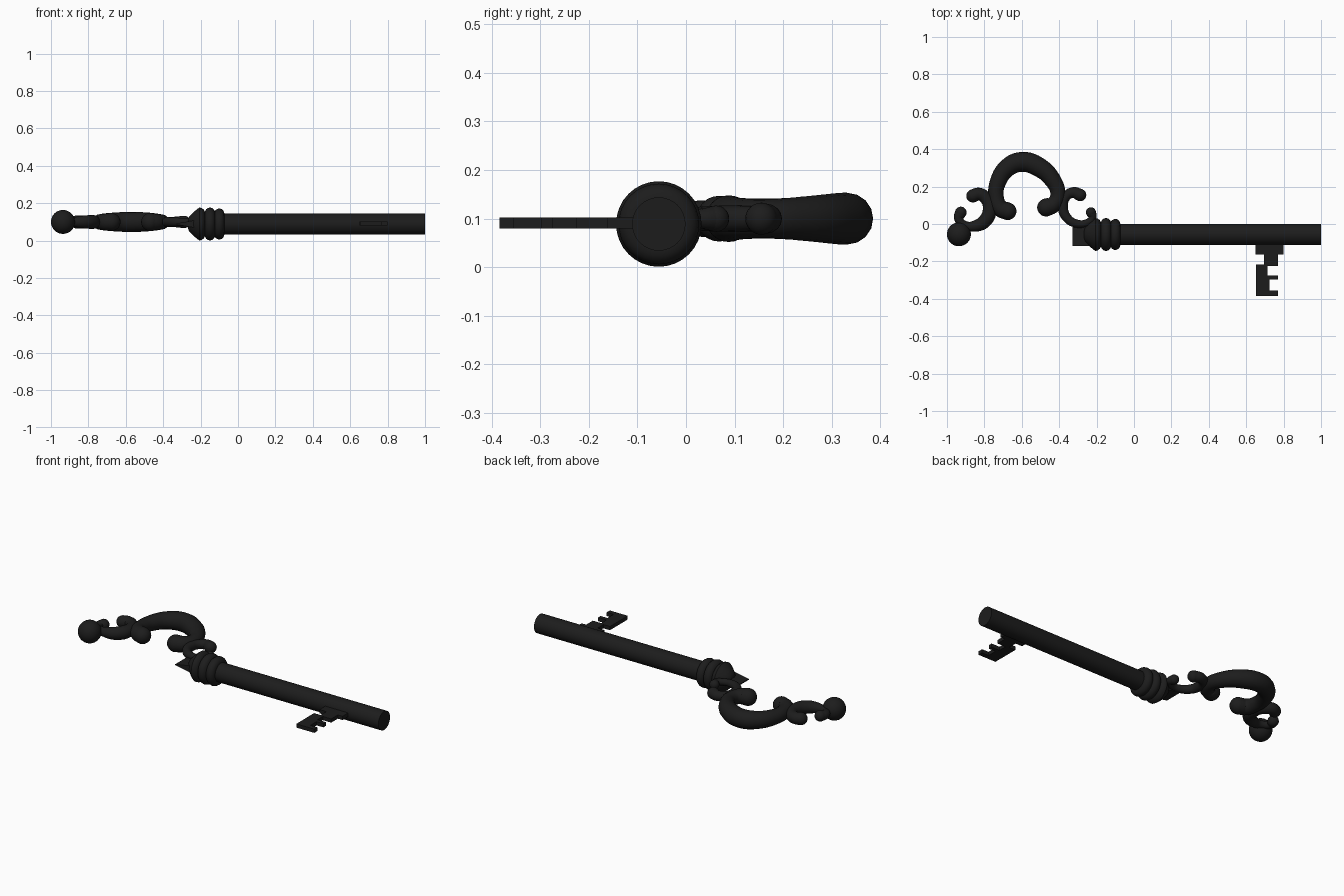
import bpy, bmesh, math
from mathutils import Matrix, Vector

if "Cube" in bpy.data.objects:
    bpy.data.objects.remove(bpy.data.objects["Cube"])

iron = bpy.data.materials.new("black_iron")
iron.diffuse_color = (0.012, 0.012, 0.012, 1)
iron.use_nodes = True
iron.node_tree.nodes["Principled BSDF"].inputs["Base Color"].default_value = iron.diffuse_color
AXIS_Y, AXIS_Z, SWIRL_Z = -0.056, 0.089, 0.1


def finish(obj, angle=35):
    obj.data.materials.clear()
    obj.data.materials.append(iron)
    bpy.ops.object.select_all(action='DESELECT')
    obj.select_set(True)
    bpy.context.view_layer.objects.active = obj
    bpy.ops.object.shade_smooth_by_angle(angle=math.radians(angle))


def from_bmesh(name, bm):
    bmesh.ops.recalc_face_normals(bm, faces=bm.faces[:])
    me = bpy.data.meshes.new(name)
    bm.to_mesh(me)
    bm.free()
    obj = bpy.data.objects.new(name, me)
    bpy.context.collection.objects.link(obj)
    finish(obj)
    return obj


def lathe(name, profile, n=32):
    """Turn (x, radius) pairs around the key's long axis."""
    bm = bmesh.new()
    rings = []
    for x, r in profile:
        rings.append([bm.verts.new((x, AXIS_Y + r * math.cos(2 * math.pi * i / n),
                                    AXIS_Z + r * math.sin(2 * math.pi * i / n))) for i in range(n)])
    for a, b in zip(rings, rings[1:]):
        for i in range(n):
            bm.faces.new((a[i], a[(i + 1) % n], b[(i + 1) % n], b[i]))
    bm.faces.new(rings[0])
    bm.faces.new(rings[-1])
    return from_bmesh(name, bm)


def swirl(name, points):
    """Tapered tube through (x, y, radius) points with rounded ends."""
    cu = bpy.data.curves.new(name, 'CURVE')
    cu.dimensions = '3D'
    cu.bevel_depth = 1.0
    cu.bevel_resolution = 6
    cu.resolution_u = 8
    sp = cu.splines.new('BEZIER')
    sp.radius_interpolation = 'CARDINAL'
    sp.bezier_points.add(len(points) - 1)
    for bp, (x, y, r) in zip(sp.bezier_points, points):
        bp.co = (x, y, SWIRL_Z)
        bp.radius = r
        bp.handle_left_type = bp.handle_right_type = 'AUTO'
    obj = bpy.data.objects.new(name, cu)
    bpy.context.collection.objects.link(obj)
    bpy.ops.object.select_all(action='DESELECT')
    obj.select_set(True)
    bpy.context.view_layer.objects.active = obj
    bpy.ops.object.convert(target='MESH')
    obj = bpy.context.view_layer.objects.active
    # rounded ends
    bm = bmesh.new()
    bm.from_mesh(obj.data)
    for x, y, r in (points[0], points[-1]):
        bmesh.ops.create_uvsphere(bm, u_segments=20, v_segments=12, radius=r,
                                  matrix=Matrix.Translation((x, y, SWIRL_Z)))
    bm.to_mesh(obj.data)
    bm.free()
    finish(obj, 60)


def slab(name, outline, z0, z1):
    bm = bmesh.new()
    face = bm.faces.new([bm.verts.new((x, y, z0)) for x, y in outline])
    up = bmesh.ops.extrude_face_region(bm, geom=[face])["geom"]
    bmesh.ops.translate(bm, vec=(0, 0, z1 - z0),
                        verts=[v for v in up if isinstance(v, bmesh.types.BMVert)])
    return from_bmesh(name, bm)


# shaft
lathe("shaft", [(-0.2, 0.055), (1.0, 0.055)])

# collar: two rounded rings and a conical cap
def bead(cx, half, base, r):
    return [(cx + half * math.cos(t), base + (r - base) * math.sin(t))
            for t in [math.pi * k / 8 for k in range(9)]]

lathe("collar_ring_front", bead(-0.1, 0.027, 0.055, 0.083))
lathe("collar_ring_back", bead(-0.15, 0.029, 0.055, 0.088))
lathe("collar_cap", [(-0.175, 0.06), (-0.182, 0.076), (-0.195, 0.086), (-0.207, 0.088),
                     (-0.222, 0.077), (-0.245, 0.056), (-0.262, 0.038), (-0.268, 0.02)])

# flattened wedge behind the collar
wedge = slab("end_wedge", [(-0.33, -0.118), (-0.2, -0.118), (-0.2, -0.005), (-0.33, -0.005)], 0.064, 0.114)
for v in wedge.data.vertices:
    if v.co.x < -0.3:
        v.co.z = AXIS_Z + (0.003 if v.co.z > AXIS_Z else -0.003)

# bit: mounting block and toothed plate
slab("bit_block", [(0.65, -0.09), (0.65, -0.163), (0.8, -0.163), (0.8, -0.09)], 0.08, 0.102)
slab("bit_teeth", [(0.695, -0.15), (0.695, -0.217), (0.652, -0.217), (0.652, -0.384),
                   (0.77, -0.384), (0.77, -0.355), (0.725, -0.355), (0.725, -0.298),
                   (0.77, -0.298), (0.77, -0.275), (0.715, -0.275), (0.715, -0.225),
                   (0.77, -0.225), (0.77, -0.15)], 0.08, 0.102)

# scrolled bow
swirl("bow_arch", [(-0.675, 0.068, 0.047), (-0.715, 0.085, 0.045), (-0.738, 0.15, 0.041), (-0.725, 0.23, 0.044),
                   (-0.675, 0.302, 0.049), (-0.6, 0.332, 0.053), (-0.51, 0.305, 0.052),
                   (-0.435, 0.235, 0.045), (-0.407, 0.16, 0.04), (-0.43, 0.105, 0.043), (-0.47, 0.088, 0.048)])
swirl("bow_left_scroll", [(-0.862, 0.15, 0.035), (-0.83, 0.16, 0.034), (-0.79, 0.135, 0.034),
                          (-0.772, 0.085, 0.036), (-0.79, 0.025, 0.037), (-0.845, -0.01, 0.031),
                          (-0.905, -0.005, 0.022), (-0.937, 0.03, 0.025), (-0.926, 0.062, 0.031)])
swirl("bow_right_scroll", [(-0.288, 0.155, 0.033), (-0.325, 0.168, 0.029), (-0.365, 0.145, 0.026),
                           (-0.38, 0.09, 0.027), (-0.36, 0.035, 0.025), (-0.31, 0.003, 0.022),
                           (-0.25, 0.008, 0.019), (-0.222, 0.035, 0.021), (-0.23, 0.062, 0.027)])

# ball at the tip of the bow
bm = bmesh.new()
bmesh.ops.create_uvsphere(bm, u_segments=32, v_segments=16, radius=0.064,
                          matrix=Matrix.Translation((-0.936, -0.055, SWIRL_Z)))
from_bmesh("bow_ball", bm)
